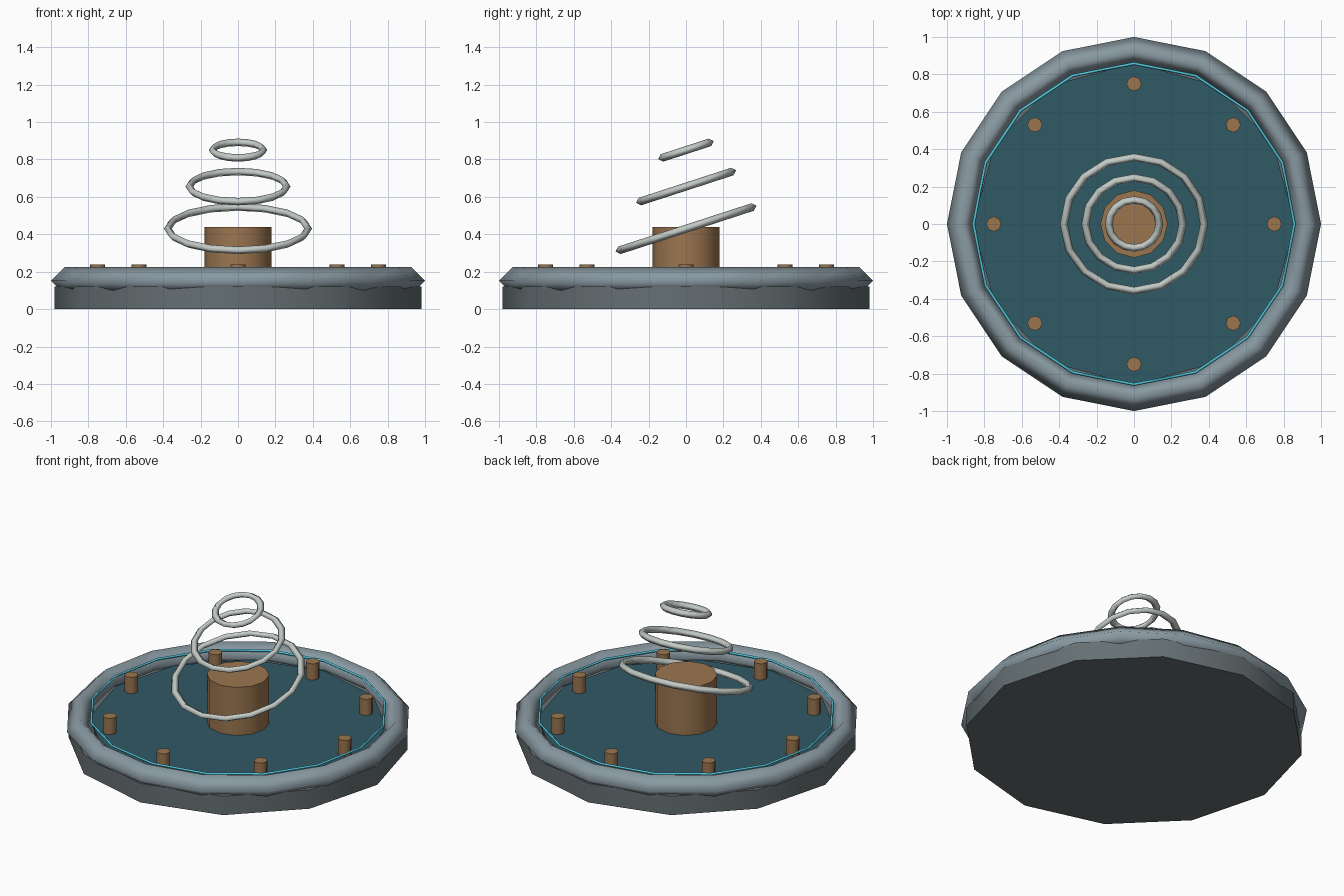
import bpy
from math import radians, cos, sin, tau

if "Cube" in bpy.data.objects:
    bpy.data.objects.remove(bpy.data.objects["Cube"])


def material(name, rgb):
    m = bpy.data.materials.new(name)
    m.diffuse_color = (*rgb, 1)
    m.use_nodes = True
    m.node_tree.nodes["Principled BSDF"].inputs["Base Color"].default_value = m.diffuse_color
    return m


STONE = material("dark_stone", (0.13, 0.16, 0.17))
STEEL = material("steel", (0.25, 0.32, 0.36))
TEAL = material("deep_teal", (0.03, 0.10, 0.13))
CYAN = material("glow_cyan", (0.08, 0.55, 0.70))
BRONZE = material("bronze", (0.33, 0.18, 0.08))
PALE = material("pale_metal", (0.55, 0.60, 0.57))


def finish(name, mat, angle):
    ob = bpy.context.object
    ob.name = name
    ob.data.materials.append(mat)
    bpy.ops.object.shade_smooth_by_angle(angle=radians(angle))
    return ob


def cylinder(name, r, z0, z1, sides, mat, x=0, y=0):
    bpy.ops.mesh.primitive_cylinder_add(vertices=sides, radius=r, depth=z1 - z0,
                                        location=(x, y, (z0 + z1) / 2))
    return finish(name, mat, 50)


def ring(name, major, minor, z, mat, tilt=0):
    bpy.ops.mesh.primitive_torus_add(major_segments=16, minor_segments=4,
                                     major_radius=major, minor_radius=minor,
                                     location=(0, 0, z), rotation=(radians(tilt), 0, 0))
    return finish(name, mat, 180)


# Round platform with its rim, glowing line and floor
cylinder("base", 0.98, 0, 0.12, 12, STONE)
ring("rim", 0.927, 0.073, 0.152, STEEL)
ring("glow_line", 0.858, 0.008, 0.2, CYAN)
cylinder("floor_disc", 0.86, 0.10, 0.135, 12, TEAL)

# Central column and circle of pins
cylinder("column", 0.18, 0.12, 0.44, 12, BRONZE)
for i in range(8):
    a = tau * i / 8
    cylinder(f"pin_{i + 1}", 0.04, 0.12, 0.238, 8, BRONZE, 0.75 * cos(a), 0.75 * sin(a))

# Three tilted floating rings, shrinking upwards
for i, (major, z) in enumerate([(0.375, 0.43), (0.26, 0.655), (0.135, 0.85)]):
    ring(f"floating_ring_{i + 1}", major, 0.021, z, PALE, 18)
